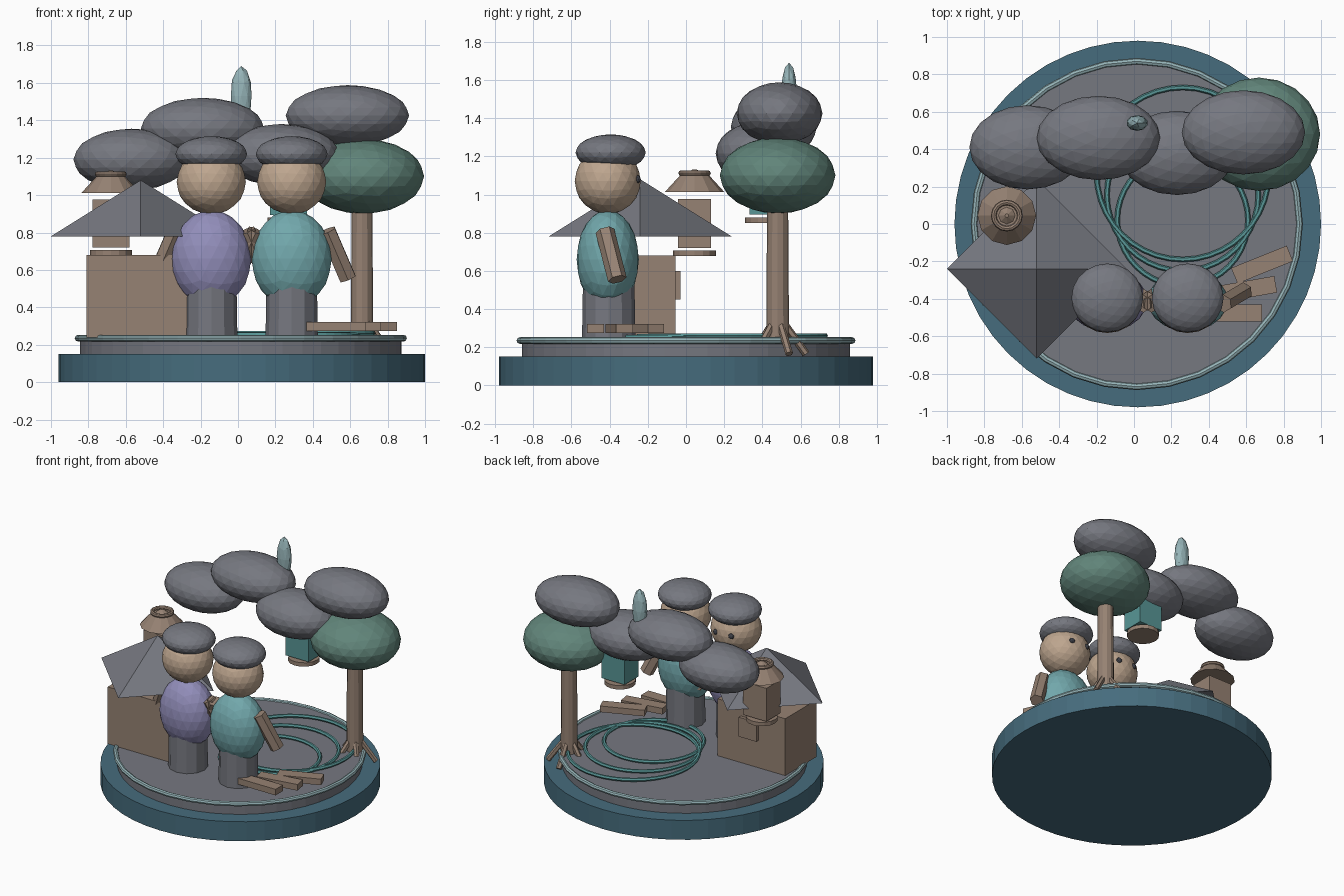
import bpy, math
from mathutils import Vector

if "Cube" in bpy.data.objects:
    bpy.data.objects.remove(bpy.data.objects["Cube"])


def material(name, r, g, b):
    m = bpy.data.materials.new(name)
    m.diffuse_color = [((c / 255 + 0.055) / 1.055) ** 2.4 for c in (r, g, b)] + [1]
    m.use_nodes = True
    m.node_tree.nodes["Principled BSDF"].inputs["Base Color"].default_value = m.diffuse_color
    return m


SLATE = material("slate_blue", 70, 108, 125)
GREY = material("stone_grey", 118, 120, 128)
WOOD = material("wood_brown", 150, 130, 115)
SKIN = material("skin_tan", 190, 166, 143)
PURPLE = material("soft_purple", 146, 142, 186)
TEAL = material("shirt_teal", 114, 168, 172)
GREEN = material("leaf_green", 97, 133, 122)
PALE = material("pale_aqua", 150, 180, 184)
ROPE = material("rope_teal", 88, 150, 150)
DARK = material("dark_eye", 62, 64, 72)


def finish(name, mat):
    o = bpy.context.object
    o.name = name
    o.data.materials.append(mat)
    return o


def ball(name, mat, loc, size, sub=3):
    bpy.ops.mesh.primitive_ico_sphere_add(subdivisions=sub, radius=1, location=loc)
    bpy.context.object.scale = size
    return finish(name, mat)


def cone(name, mat, x, y, z0, z1, r0, r1, n):
    bpy.ops.mesh.primitive_cone_add(vertices=n, radius1=r0, radius2=r1, depth=z1 - z0,
                                    location=(x, y, (z0 + z1) / 2))
    return finish(name, mat)


def box(name, mat, loc, size, turn=0):
    bpy.ops.mesh.primitive_cube_add(size=1, location=loc, rotation=(0, 0, turn))
    bpy.context.object.scale = size
    return finish(name, mat)


def ring(name, mat, loc, radius, tube, n=32, m=8):
    bpy.ops.mesh.primitive_torus_add(location=loc, major_radius=radius, minor_radius=tube,
                                     major_segments=n, minor_segments=m)
    return finish(name, mat)


def stick(name, mat, a, b, radius, n=6):
    a, b = Vector(a), Vector(b)
    d = b - a
    bpy.ops.mesh.primitive_cylinder_add(vertices=n, radius=radius, depth=d.length,
                                        location=(a + b) / 2,
                                        rotation=d.to_track_quat('Z', 'Y').to_euler())
    return finish(name, mat)


# Round base with raised floor and rim
cone("base", SLATE, 0.02, 0, 0, 0.15, 0.98, 0.98, 48)
cone("floor", GREY, 0.015, 0, 0.15, 0.24, 0.86, 0.86, 48)
ring("floor_rim", PALE, (0.015, 0, 0.235), 0.87, 0.018, 32)

# Hut with pyramid roof and back window
box("hut_walls", WOOD, (-0.52, -0.245, 0.46), (0.58, 0.38, 0.44))
box("hut_window", WOOD, (-0.505, -0.045, 0.525), (0.15, 0.03, 0.15))
cone("hut_roof", GREY, -0.52, -0.24, 0.78, 1.08, 0.48, 0, 4)


# Lanterns
def lantern(name, x, y, z, body):
    cone(name + "_foot", WOOD, x, y, z, z + 0.03, 0.112, 0.112, 16)
    box(name + "_body", body, (x, y, z + 0.172), (0.198, 0.172, 0.256))
    cone(name + "_cap", WOOD, x, y, z + 0.335, z + 0.43, 0.157, 0.07, 12)
    ring(name + "_ring", WOOD, (x, y, z + 0.435), 0.07, 0.015, 16)
    cone(name + "_tip", WOOD, x, y, z + 0.43, z + 0.455, 0.045, 0.01, 8)


lantern("hut_lantern", -0.68, 0.045, 0.677, WOOD)
lantern("cloud_lantern", 0.27, 0.42, 0.85, ROPE)

# Tree with splayed roots
tx, ty = 0.663, 0.48
cone("trunk", WOOD, tx, ty, 0.23, 0.98, 0.06, 0.055, 12)
ball("tree_crown", GREEN, (0.668, ty, 1.10), (0.327, 0.303, 0.2))
for i in range(5):
    a = math.radians(-48 + 72 * i)
    c, s = math.cos(a), math.sin(a)
    stick(f"root_{i + 1}", WOOD, (tx + 0.03 * c, ty + 0.03 * s, 0.33),
          (tx + 0.15 * c, ty + 0.15 * s, 0.165), 0.02)

# Clouds and the small flame above them
clouds = [((-0.57, 0.41, 1.19), (0.31, 0.225, 0.165)),
          ((-0.19, 0.46, 1.355), (0.33, 0.225, 0.165)),
          ((0.23, 0.38, 1.215), (0.31, 0.225, 0.165)),
          ((0.585, 0.49, 1.425), (0.33, 0.225, 0.163))]
for i, (loc, size) in enumerate(clouds):
    ball(f"cloud_{i + 1}", GREY, loc, size)
ball("flame", PALE, (0.017, 0.54, 1.53), (0.058, 0.042, 0.16), 2)


# Two figures looking toward the back
def figure(name, x, shirt):
    y = -0.405
    cone(name + "_legs", GREY, x, y, 0.23, 0.54, 0.14, 0.135, 12)
    ball(name + "_body", shirt, (x, y - 0.005, 0.66), (0.214, 0.163, 0.26))
    ball(name + "_head", SKIN, (x, y - 0.005, 1.07), (0.185, 0.173, 0.173))
    ball(name + "_hat", GREY, (x, y + 0.01, 1.22), (0.192, 0.184, 0.095))
    for side in (-1, 1):
        stick(name + "_arm", WOOD, (x + side * 0.19, y - 0.02, 0.81),
              (x + side * 0.30, y + 0.045, 0.555), 0.05)
        ball(name + "_eye", DARK, (x + side * 0.065, y + 0.15, 1.08), (0.022, 0.018, 0.022), 2)


figure("left_figure", -0.143, PURPLE)
figure("right_figure", 0.287, TEAL)

# Loose planks
for i, (x, y, deg) in enumerate([(0.525, -0.475, 0), (0.6, -0.35, 10), (0.685, -0.217, 22)]):
    box(f"plank_{i + 1}", WOOD, (x, y, 0.297), (0.32, 0.09, 0.047), math.radians(deg))

# Coiled rope on the floor
for i, (y, r) in enumerate([(0.02, 0.35), (0.155, 0.405), (0.27, 0.46)]):
    ring(f"rope_coil_{i + 1}", ROPE, (0.26, y, 0.252 + 0.004 * i), r, 0.014, 40, 6)
